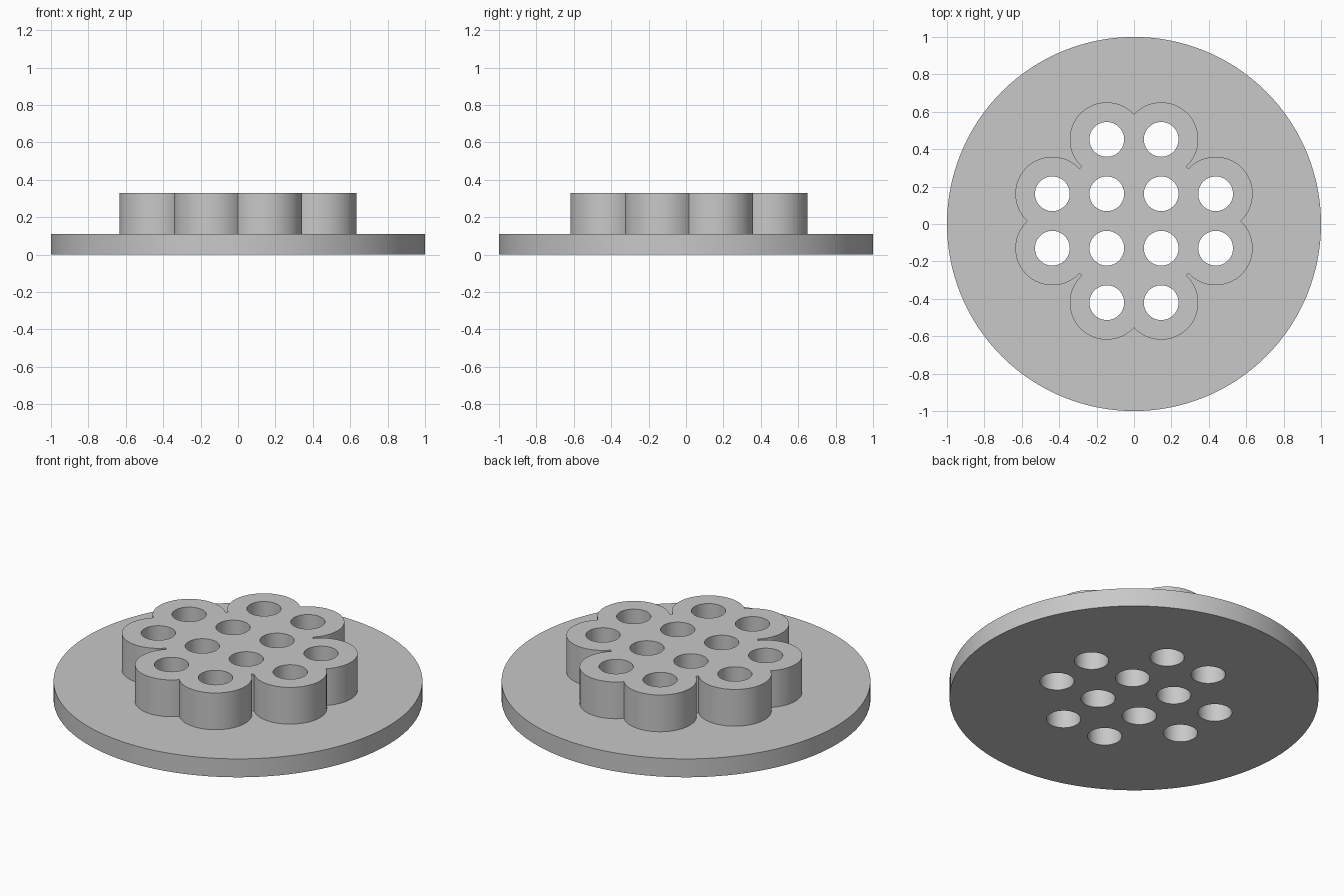
import bpy
import bmesh
from math import acos, cos, sin, pi, radians
from mathutils import Vector, Matrix

if "Cube" in bpy.data.objects:
    bpy.data.objects.remove(bpy.data.objects["Cube"], do_unlink=True)

HALF = 0.1455          # half the hole spacing
LOBE_R, HOLE_R = 0.198, 0.093
FLANGE_TOP, HUB_TOP = 0.11, 0.33
CENTRE = Vector((0, 0.016))

grey = bpy.data.materials.new("plain grey")
grey.use_nodes = True
grey.diffuse_color = (0.58, 0.58, 0.58, 1)
grey.node_tree.nodes["Principled BSDF"].inputs["Base Color"].default_value = grey.diffuse_color


def arc(x, y, r, start, end, steps):
    """Points along an arc, leaving out the end point."""
    angles = [start + (end - start) * i / steps for i in range(steps)]
    return [Vector((x + r * cos(a), y + r * sin(a))) for a in angles]


# Scalloped outline: one quadrant of touching lobes, repeated four times
meet = acos(HALF / LOBE_R)
quadrant = (arc(3 * HALF, HALF, LOBE_R, meet - pi / 2, pi - meet, 40)
            + arc(HALF, HALF, LOBE_R, meet, pi / 2 - meet, 2)
            + arc(HALF, 3 * HALF, LOBE_R, meet - pi / 2, pi - meet, 40))
scallop = [Matrix.Rotation(q * pi / 2, 2) @ p + CENTRE for q in range(4) for p in quadrant]

# Flange rim and the grid of twelve holes without its corners
rim = arc(0, 0, 1, 0, 2 * pi, 128)
holes = [arc(i * HALF + CENTRE.x, j * HALF + CENTRE.y, HOLE_R, 0, 2 * pi, 48)
         for i in (-3, -1, 1, 3) for j in (-3, -1, 1, 3) if abs(i * j) < 9]

bm = bmesh.new()


def ring(points, z):
    verts = [bm.verts.new((p.x, p.y, z)) for p in points]
    edges = [bm.edges.new((verts[i - 1], verts[i])) for i in range(len(verts))]
    return verts, edges


def wall(points, z0, z1):
    """Upright wall; returns its lower and upper edge loops."""
    (low, low_edges), (high, high_edges) = ring(points, z0), ring(points, z1)
    for i in range(len(points)):
        bm.faces.new((low[i - 1], low[i], high[i], high[i - 1]))
    return low_edges, high_edges


def cap(loops, up):
    edges = [e for loop in loops for e in loop]
    bmesh.ops.triangle_fill(bm, use_beauty=True, use_dissolve=False,
                            edges=edges, normal=(0, 0, up))


rim_low, rim_high = wall(rim, 0, FLANGE_TOP)
hub_low, hub_high = wall(scallop, FLANGE_TOP, HUB_TOP)
bores = [wall(h, 0, HUB_TOP) for h in holes]

# Underside, flange top and hub top
cap([rim_low] + [b[0] for b in bores], -1)
cap([rim_high, hub_low], 1)
cap([hub_high] + [b[1] for b in bores], 1)
bmesh.ops.recalc_face_normals(bm, faces=bm.faces)

mesh = bpy.data.meshes.new("perforated_flange")
bm.to_mesh(mesh)
bm.free()
mesh.materials.append(grey)
flange = bpy.data.objects.new("perforated_flange", mesh)
bpy.context.collection.objects.link(flange)
bpy.ops.object.select_all(action="DESELECT")
flange.select_set(True)
bpy.context.view_layer.objects.active = flange
bpy.ops.object.shade_smooth_by_angle(angle=radians(30))
